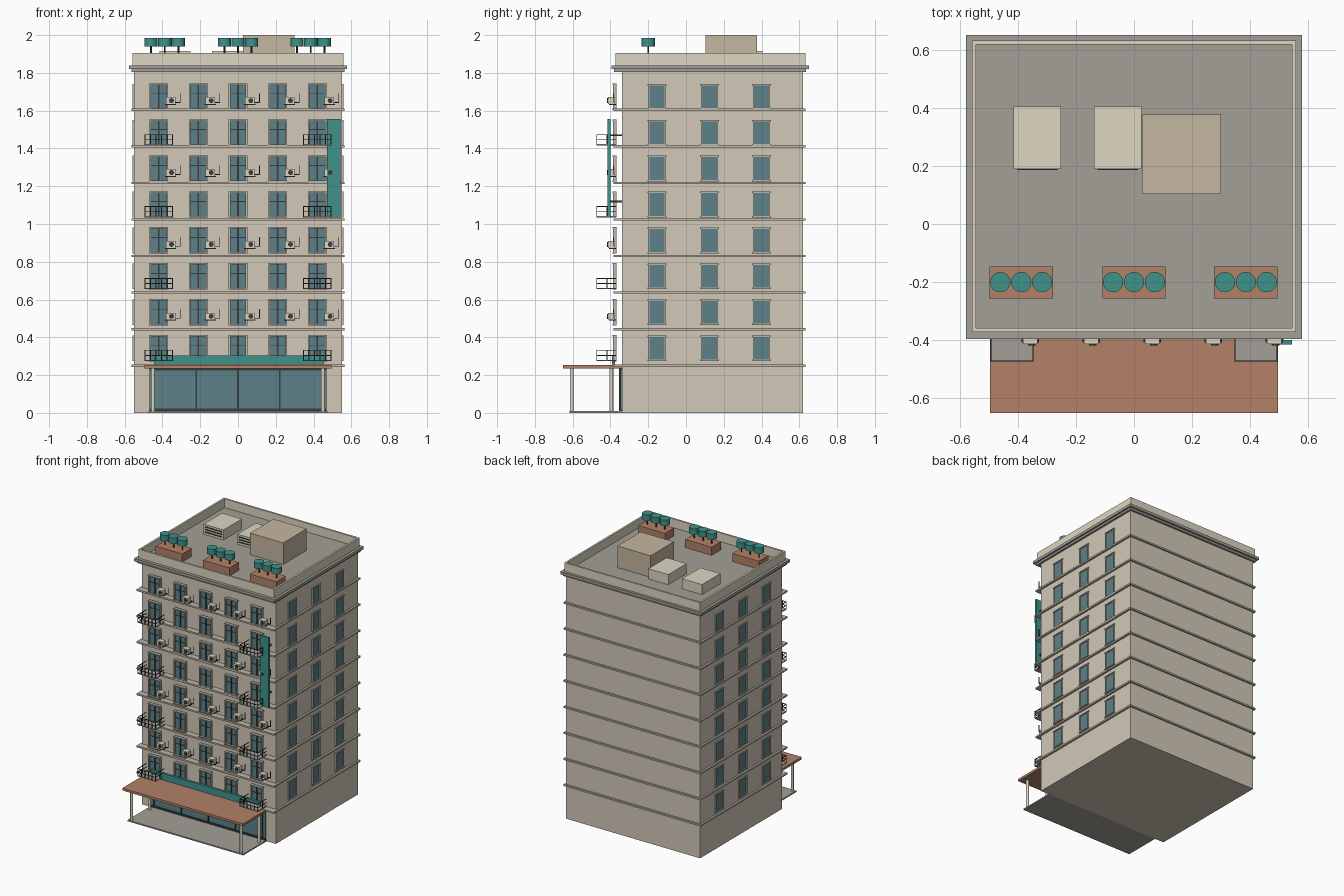
import bpy, bmesh
from math import radians
from mathutils import Matrix, Vector

if "Cube" in bpy.data.objects:
    bpy.data.objects.remove(bpy.data.objects["Cube"])


def mat(name, r, g, b):
    m = bpy.data.materials.new(name)
    m.diffuse_color = (r, g, b, 1)
    m.use_nodes = True
    m.node_tree.nodes["Principled BSDF"].inputs["Base Color"].default_value = m.diffuse_color
    return m


CREAM = mat("cream", 0.64, 0.58, 0.48)
TRIM = mat("trim", 0.52, 0.48, 0.40)
PALE = mat("pale", 0.72, 0.67, 0.54)
TAN = mat("tan", 0.56, 0.47, 0.35)
ROOF = mat("roof_grey", 0.36, 0.35, 0.31)
GLASS = mat("glass", 0.11, 0.22, 0.25)
TEAL = mat("teal", 0.05, 0.29, 0.26)
CLAY = mat("clay", 0.45, 0.22, 0.14)
DARK = mat("dark_metal", 0.04, 0.045, 0.045)


class Part:
    """Collects boxes and cylinders into one named object."""

    def __init__(self, name, material):
        self.name, self.material, self.bm = name, material, bmesh.new()

    def box(self, x0, x1, y0, y1, z0, z1):
        m = Matrix.Translation(((x0 + x1) / 2, (y0 + y1) / 2, (z0 + z1) / 2))
        bmesh.ops.create_cube(self.bm, size=1, matrix=m @ Matrix.Diagonal((x1 - x0, y1 - y0, z1 - z0, 1)))

    def cyl(self, c, r, h, rot_x=0, n=16):
        m = Matrix.Translation(Vector(c)) @ Matrix.Rotation(radians(rot_x), 4, 'X')
        bmesh.ops.create_cone(self.bm, cap_ends=True, segments=n, radius1=r, radius2=r, depth=h, matrix=m)

    def ring(self, x, y0, y1, z0, z1, t):
        self.box(-x, x, y0, y0 + t, z0, z1)
        self.box(-x, x, y1 - t, y1, z0, z1)
        for s in (-x, x - t):
            self.box(s, s + t, y0 + t, y1 - t, z0, z1)

    def done(self, smooth=False):
        me = bpy.data.meshes.new(self.name)
        self.bm.to_mesh(me)
        self.bm.free()
        me.materials.append(self.material)
        ob = bpy.data.objects.new(self.name, me)
        bpy.context.collection.objects.link(ob)
        if smooth:
            bpy.ops.object.select_all(action='DESELECT')
            ob.select_set(True)
            bpy.context.view_layer.objects.active = ob
            bpy.ops.object.shade_smooth_by_angle(angle=radians(40))


def row_z(i):
    return 0.342 + 0.1903 * i


COLS = [-0.42, -0.21, 0, 0.21, 0.42]
SIDE_COLS = [-0.153, 0.124, 0.40]

# main block, floor bands, cornice, parapet
p = Part("building_body", CREAM)
p.box(-0.55, 0.55, -0.34, 0.62, 0, 1.81)
p.done()
p = Part("floor_bands", TRIM)
for i in range(8):
    z = 0.25 + 0.1935 * i
    p.box(-0.564, 0.564, -0.385, 0.632, z - 0.006, z + 0.006)
p.done()
p = Part("cornice", ROOF)
p.box(-0.565, 0.565, -0.38, 0.635, 1.805, 1.82)
p.box(-0.578, 0.578, -0.395, 0.65, 1.82, 1.84)
p.done()
p = Part("parapet", PALE)
p.ring(0.558, -0.372, 0.632, 1.84, 1.905, 0.014)
p.done()

# windows: glass panes, frames and mullions
glass = Part("window_glass", GLASS)
frame = Part("window_frames", TRIM)
bars = Part("window_mullions", DARK)
for i in range(8):
    z = row_z(i)
    lo, hi = z - 0.066, z + 0.066
    for x in COLS:
        glass.box(x - 0.043, x + 0.043, -0.375, -0.368, lo, hi)
        for s in (-1, 1):
            frame.box(x + s * 0.045 - 0.004, x + s * 0.045 + 0.004, -0.386, -0.368, lo, hi)
            frame.box(x - 0.05, x + 0.05, -0.39, -0.368, z + s * 0.066 - 0.004, z + s * 0.066 + 0.004)
        bars.box(x - 0.004, x + 0.004, -0.38, -0.374, lo, hi)
        bars.box(x - 0.043, x + 0.043, -0.378, -0.374, z + 0.014, z + 0.018)
    for y in SIDE_COLS:
        for s in (-1, 1):
            a, b = sorted((s * 0.545, s * 0.553))
            glass.box(a, b, y - 0.04, y + 0.04, lo + 0.004, hi - 0.004)
            a, b = sorted((s * 0.545, s * 0.559))
            for t in (-1, 1):
                frame.box(a, b, y + t * 0.042 - 0.003, y + t * 0.042 + 0.003, lo, hi)
                frame.box(a, b, y - 0.05, y + 0.05, z + t * 0.064 - 0.004, z + t * 0.064 + 0.004)
for q in (glass, frame, bars):
    q.done()

# wall cooling units with fan and pipe, on every second floor
unit = Part("cooling_units", PALE)
fan = Part("cooling_fans", DARK)
pipe = Part("cooling_pipes", DARK)
for i in (1, 3, 5, 7):
    z = row_z(i) - 0.021
    for x in COLS:
        x += 0.063
        unit.box(x - 0.025, x + 0.025, -0.413, -0.375, z - 0.018, z + 0.018)
        fan.cyl((x + 0.005, -0.414, z), 0.013, 0.008, 90)
        pipe.box(x + 0.025, x + 0.052, -0.384, -0.38, z - 0.012, z - 0.008)
        pipe.box(x + 0.049, x + 0.053, -0.384, -0.38, z - 0.012, z + 0.038)
        pipe.box(x - 0.03, x + 0.03, -0.408, -0.37, z - 0.023, z - 0.018)
for q in (unit, fan, pipe):
    q.done()

# corner balconies on the other floors
slab = Part("balcony_slabs", ROOF)
rail = Part("balcony_railings", DARK)
for i in (0, 2, 4, 6):
    z = row_z(i) - 0.068
    for x in (-0.42, 0.42):
        a, b, f, w = x - 0.075, x + 0.075, -0.474, -0.37
        slab.box(a, b, f, w, z, z + 0.007)
        for h in (0.03, 0.057):
            rail.box(a, b, f, f + 0.004, z + h - 0.002, z + h + 0.002)
            for s in (a, b - 0.004):
                rail.box(s, s + 0.004, f, w, z + h - 0.002, z + h + 0.002)
        for k in range(6):
            s = a + 0.0292 * k
            rail.box(s, s + 0.004, f, f + 0.004, z, z + 0.057)
        for s in (a, b - 0.004):
            rail.box(s, s + 0.004, -0.42, -0.416, z, z + 0.057)
slab.done()
rail.done()

# blank sign boards
p = Part("sign_boards", TEAL)
p.box(0.47, 0.543, -0.415, -0.4, 1.035, 1.557)
p.box(-0.445, 0.455, -0.393, -0.375, 0.256, 0.305)
p.done()
p = Part("sign_brackets", DARK)
for z in (1.12, 1.47):
    p.box(0.5, 0.515, -0.4, -0.335, z - 0.005, z + 0.005)
p.done()

# entrance: step, glazing, canopy, columns
p = Part("entrance_step", ROOF)
p.box(-0.475, 0.475, -0.617, -0.34, 0, 0.01)
p.done()
p = Part("entrance_glass", GLASS)
p.box(-0.468, 0.468, -0.348, -0.338, 0.02, 0.228)
p.done()
p = Part("entrance_mullions", DARK)
for x in (-0.445, -0.222, 0, 0.222, 0.445):
    p.box(x - 0.004, x + 0.004, -0.355, -0.34, 0.012, 0.235)
p.box(-0.468, 0.468, -0.355, -0.34, 0.01, 0.022)
p.box(-0.468, 0.468, -0.355, -0.34, 0.224, 0.236)
p.done()
p = Part("canopy", CLAY)
p.box(-0.496, 0.496, -0.65, -0.34, 0.236, 0.253)
p.done()
p = Part("canopy_columns", PALE)
for x in (-0.45, 0.45):
    for y in (-0.605, -0.395):
        p.cyl((x, y, 0.122), 0.01, 0.232, n=12)
p.done(True)

# roof: stair house, vent boxes with louvres
p = Part("stair_house", TAN)
p.box(0.027, 0.3, 0.103, 0.377, 1.84, 2.0)
p.done()
box = Part("roof_vents", PALE)
louvre = Part("vent_louvres", DARK)
for x0 in (-0.415, -0.138):
    box.box(x0, x0 + 0.163, 0.19, 0.405, 1.84, 1.915)
    for k in range(3):
        z = 1.856 + 0.019 * k
        louvre.box(x0 + 0.012, x0 + 0.151, 0.186, 0.191, z, z + 0.007)
box.done()
louvre.done()

# roof planters with clipped shrubs
tub = Part("planters", CLAY)
stem = Part("shrub_stems", DARK)
bush = Part("shrubs", TEAL)
for x in (-0.388, 0, 0.385):
    tub.box(x - 0.109, x + 0.109, -0.256, -0.146, 1.84, 1.9)
    for d in (-0.072, 0, 0.072):
        stem.cyl((x + d, -0.2, 1.92), 0.005, 0.05, n=8)
        bush.cyl((x + d, -0.2, 1.962), 0.035, 0.044, n=20)
tub.done()
stem.done(True)
bush.done(True)
